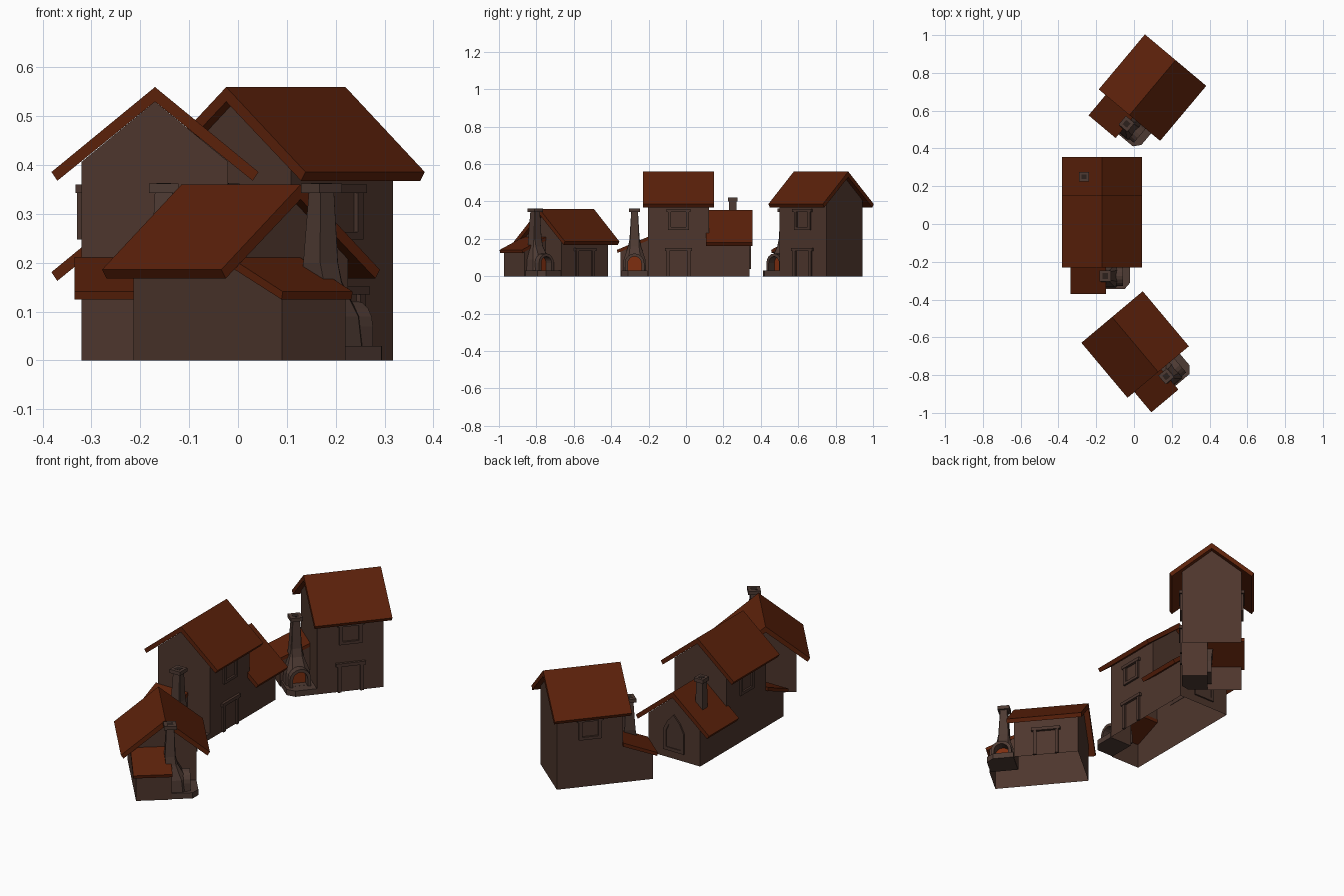
import bpy, bmesh, math
from mathutils import Matrix

if "Cube" in bpy.data.objects:
    bpy.data.objects.remove(bpy.data.objects["Cube"])

def material(name, rgb):
    m = bpy.data.materials.new(name)
    m.diffuse_color = (*rgb, 1)
    m.use_nodes = True
    m.node_tree.nodes["Principled BSDF"].inputs["Base Color"].default_value = m.diffuse_color
    return m

WALL = material("brown plaster", (0.076, 0.037, 0.026))
ROOF = material("red roof tile", (0.105, 0.015, 0.003))
STONE = material("chimney stone", (0.076, 0.043, 0.033))
TRIM = material("frame wood", (0.068, 0.035, 0.026))
FIRE = material("fire glow", (0.21, 0.028, 0.005))
SOOT = material("soot", (0.025, 0.015, 0.012))

PLACE = Matrix()   # placement of the house being built


def finish(name, bm, mat):
    bmesh.ops.remove_doubles(bm, verts=bm.verts, dist=1e-5)
    bmesh.ops.recalc_face_normals(bm, faces=bm.faces)
    me = bpy.data.meshes.new(name)
    bm.to_mesh(me)
    bm.free()
    me.materials.append(mat)
    ob = bpy.data.objects.new(name, me)
    ob.matrix_world = PLACE
    bpy.context.collection.objects.link(ob)
    return ob


def loft(name, rings, mat):
    """Skin between closed rings of equal point count, with capped ends."""
    bm = bmesh.new()
    vs = [[bm.verts.new(p) for p in r] for r in rings]
    n = len(vs[0])
    for a, b in zip(vs, vs[1:]):
        for i in range(n):
            bm.faces.new((a[i], a[(i + 1) % n], b[(i + 1) % n], b[i]))
    bm.faces.new(vs[0])
    bm.faces.new(vs[-1])
    return finish(name, bm, mat)


def shell(name, polys, mat):
    """Open, floorless sheet made of flat panels."""
    bm = bmesh.new()
    for p in polys:
        bm.faces.new([bm.verts.new(c) for c in p])
    return finish(name, bm, mat)


def prism(name, pts, axis, a, b, mat):
    """Extrude a 2D outline along an axis from a to b."""
    put = {'x': lambda p, t: (t, p[0], p[1]),
           'y': lambda p, t: (p[0], t, p[1]),
           'z': lambda p, t: (p[0], p[1], t)}[axis]
    return loft(name, [[put(p, t) for p in pts] for t in (a, b)], mat)


def rect(u0, u1, v0, v1):
    return [(u0, v0), (u1, v0), (u1, v1), (u0, v1)]


def opening(name, sign, w, z0, z1, sill=True):
    """Framed window or door, centred on a side wall."""
    h, j, wall = w / 2, 0.017, sign * .15
    inner, out = wall - sign * 0.002, wall + sign * 0.01
    for s in (-1, 1):
        c = s * (h - j / 2)
        prism(name + "_jamb", rect(c - j / 2, c + j / 2, z0, z1), 'x', inner, out, TRIM)
    prism(name + "_lintel", rect(-h - .009, h + .009, z1 - .017, z1), 'x',
          inner, wall + sign * 0.013, TRIM)
    if sill:
        prism(name + "_sill", rect(-h, h, z0, z0 + .015), 'x', inner, out, TRIM)


def gabled(name, eave, y0, y1, r0, r1, front, back):
    """Two side walls, two gable walls (given by their lower outline) and a folded roof."""
    t = eave + 0.153
    top = [(.15, eave), (0, eave + .123), (-.15, eave)]
    polys = [[(x, y0, 0), (x, y1, 0), (x, y1, eave), (x, y0, eave)] for x in (-.15, .15)]
    for low, y in ((front, y0), (back, y1)):
        if low:
            polys.append([(x, y, z) for x, z in low + top])
    shell(name + "_walls", polys, WALL)
    prism(name + "_roof", [(0, t), (.212, t - .174), (.2, t - .192), (0, t - .03),
                           (-.2, t - .192), (-.212, t - .174)], 'y', r0, r1, ROOF)


def arch(r, cy=-.235, spring=.07, base=.03, n=8):
    return ([(cy - r, base)]
            + [(cy - r * math.cos(math.pi * i / n), spring + r * math.sin(math.pi * i / n))
               for i in range(n + 1)]
            + [(cy + r, base)])


def chimney_cap(name, x, y, z0, z1, h):
    prism(name + "_cap", rect(x - h, x + h, y - h, y + h), 'z', z0, z1, STONE)
    q = h * .5
    prism(name + "_flue", rect(x - q, x + q, y - q, y + q), 'z', z0, z1 + .001, SOOT)


def annexe():
    # lean-to shed on the front gable, open to the house
    side = [(-.163, 0), (-.163, .195), (-.31, .132), (-.31, 0)]
    shell("annexe_walls", [[(x, y, z) for y, z in side] for x in (-.15, .02)]
          + [[(x, -.31, z) for x, z in rect(-.15, .02, 0, .132)]], WALL)
    prism("annexe_roof", [(-.16, .212), (-.33, .141), (-.326, .125), (-.16, .193)],
          'x', -.165, .022, ROOF)
    # outdoor oven: platform, tapering hood and chimney
    prism("oven_platform", [(.02, -.165), (.15, -.165), (.15, -.27), (.12, -.305), (.02, -.305)],
          'z', 0, .03, STONE)
    cy, rings = -.235, []
    for x0, x1, h, c, z in ((0, .098, .062, .024, .025), (0, .092, .058, .024, .09),
                            (0, .073, .046, .018, .125), (-.004, .053, .034, .01, .16),
                            (-.008, .043, .027, .004, .2), (0, .037, .018, .001, .35)):
        rings.append([(x0, cy - h, z), (x1 - c, cy - h, z), (x1, cy - h + c, z),
                      (x1, cy + h - c, z), (x1 - c, cy + h, z), (x0, cy + h, z)])
    hood = loft("oven_hood", rings, STONE)
    # hollow out the mouth of the oven
    cutter = prism("oven_cutter", arch(.036, base=.0305), 'x', .06, .2, STONE)
    cutter.hide_render = True
    cutter.hide_set(True)
    cut = hood.modifiers.new("mouth", 'BOOLEAN')
    cut.operation, cut.object, cut.solver = 'DIFFERENCE', cutter, 'EXACT'
    prism("oven_arch", arch(.052) + arch(.036)[::-1], 'x', .07, .112, STONE)
    prism("oven_fire", arch(.0365), 'x', .055, .066, FIRE)
    chimney_cap("oven_chimney", .018, cy, .343, .362, .03)


def house(x, y, turn, eave, wing=False):
    global PLACE
    PLACE = Matrix.Translation((x, y, 0)) @ Matrix.Rotation(math.radians(turn), 4, 'Z')
    front = [(-.15, .195), (.02, .195), (.02, 0), (.15, 0)]
    back = [(-.15, .2), (.15, .2)] if wing else [(-.15, 0), (.15, 0)]
    gabled("house", eave, -.163, .163, -.19, .19, front, back)
    annexe()
    opening("door", 1, .128, 0, .152, sill=False)
    if eave > .3:   # upper storey windows
        for s in (-1, 1):
            opening("side_window", s, .112, .248, .36)


house(.098, .722, -40, .407)            # back house
house(.006, -.638, 40, .207)            # front cottage
house(-.17, -.04, 0, .407, wing=True)   # middle house

# low rear wing on the middle house
gabled("wing", .202, .163, .38, .147, .395, None, [(-.15, 0), (.15, 0)])


def pointed(h, z0, zs, top):
    return [(-h, z0), (h, z0), (h, zs), (h * .6, zs + (top - zs) * .55), (0, top),
            (-h * .6, zs + (top - zs) * .55), (-h, zs)]


prism("pointed_window_pane", pointed(.046, .055, .14, .21), 'y', .378, .382, TRIM)
outer, inner = pointed(.06, .04, .145, .232), pointed(.043, .057, .14, .207)
loft("pointed_window_frame",
     [[(u, d, z) for u, z in p] for p, d in ((outer, .378), (outer, .388),
                                            (inner, .388), (inner, .384))], TRIM)
loft("wing_chimney", [[(u, v, z) for u, v in rect(-.095 - h, -.095 + h, .29 - h, .29 + h)]
                      for h, z in ((.021, .2), (.019, .405))], STONE)
chimney_cap("wing_chimney", -.095, .29, .4, .42, .026)
